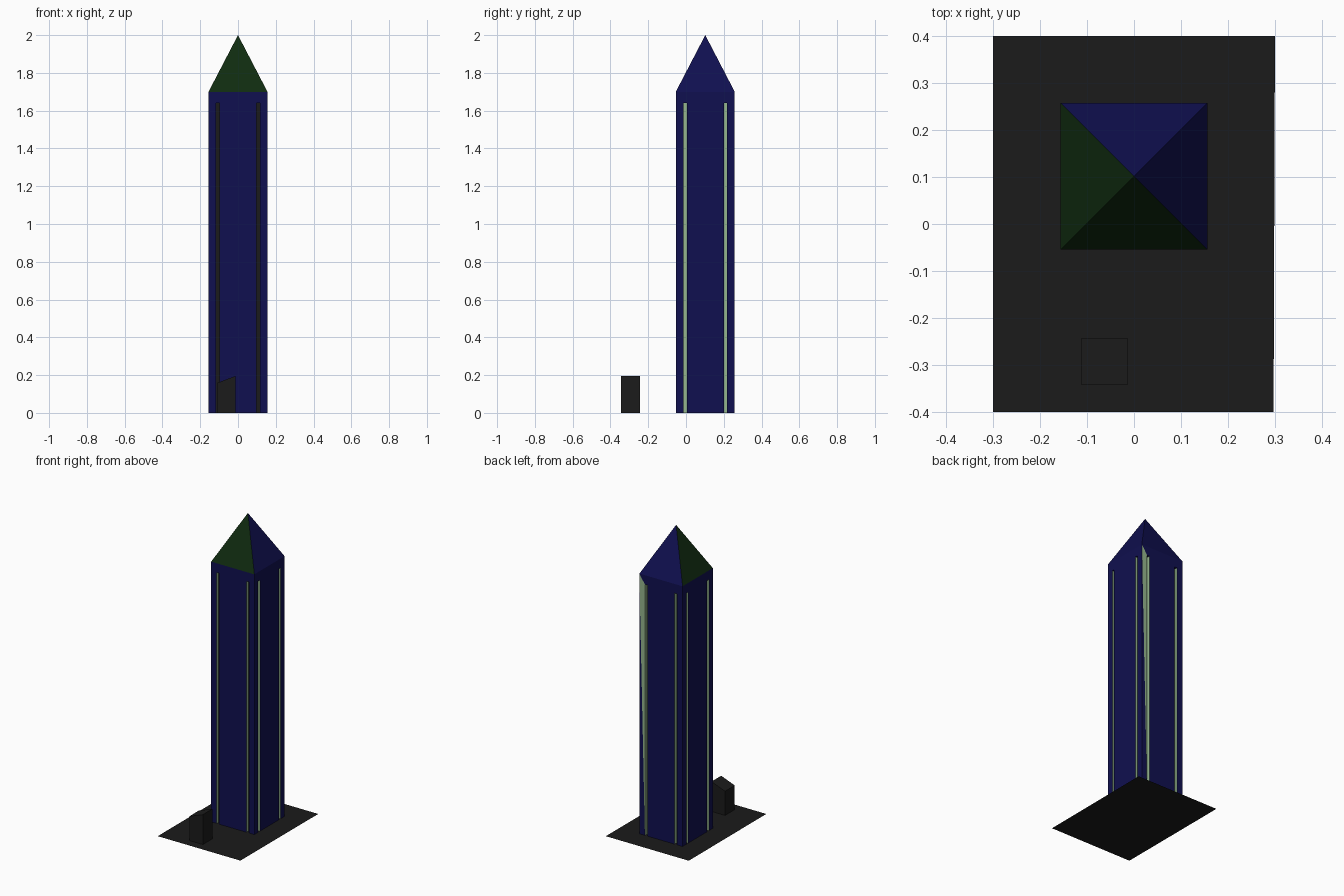
import bpy, bmesh, math
from mathutils import Matrix, Vector

if "Cube" in bpy.data.objects:
    bpy.data.objects.remove(bpy.data.objects["Cube"])


def mat(name, rgb):
    m = bpy.data.materials.new(name)
    m.diffuse_color = (*rgb, 1)
    m.use_nodes = True
    m.node_tree.nodes["Principled BSDF"].inputs["Base Color"].default_value = m.diffuse_color
    return m


NAVY = mat("navy", (0.005, 0.005, 0.08))
BLACK = mat("black", (0.011, 0.011, 0.011))
GREEN = mat("dark_green", (0.005, 0.024, 0.005))
LIGHT = mat("light_green", (0.3, 0.47, 0.27))


def finish(name, bm, *mats):
    me = bpy.data.meshes.new(name)
    bm.to_mesh(me)
    bm.free()
    ob = bpy.data.objects.new(name, me)
    for m in mats:
        me.materials.append(m)
    bpy.context.collection.objects.link(ob)
    return ob


def face(bm, pts, idx=0):
    f = bm.faces.new([bm.verts.new(p) for p in pts])
    f.material_index = idx
    return f


H, CY, EAVE, GROOVE_TOP, TIP = 0.156, 0.102, 1.70, 1.64, 2.0
G0, G1, DEPTH = 0.098, 0.116, 0.02

# tower shaft: one side profile with two grooves, turned four times
bm = bmesh.new()
side = [(-H, 0), (-G1, 0), (-G1, DEPTH), (-G0, DEPTH), (-G0, 0),
        (G0, 0), (G0, DEPTH), (G1, DEPTH), (G1, 0), (H, 0)]
for k in range(4):
    turn = Matrix.Translation((0, CY, 0)) @ Matrix.Rotation(k * math.pi / 2, 4, 'Z')
    for i, ((x0, d0), (x1, d1)) in enumerate(zip(side, side[1:])):
        floor = i in (2, 6)
        idx = 0 if i in (0, 4, 8) else (2 if floor and k == 0 else 1)
        pts = [(x0, d0 - H, 0), (x1, d1 - H, 0),
               (x1, d1 - H, GROOVE_TOP), (x0, d0 - H, GROOVE_TOP)]
        face(bm, [turn @ Vector(p) for p in pts], idx)
    # band above the grooves
    face(bm, [turn @ Vector(p) for p in ((-H, -H, GROOVE_TOP), (H, -H, GROOVE_TOP),
                                         (H, -H, EAVE), (-H, -H, EAVE))])
    # groove ceilings
    for a, b in ((-G1, -G0), (G0, G1)):
        face(bm, [turn @ Vector(p) for p in (
            (a, -H, GROOVE_TOP), (a, DEPTH - H, GROOVE_TOP),
            (b, DEPTH - H, GROOVE_TOP), (b, -H, GROOVE_TOP))])
bmesh.ops.remove_doubles(bm, verts=bm.verts, dist=1e-5)
finish("tower_shaft", bm, NAVY, LIGHT, BLACK)

# light wedge beside one groove on the back
bm = bmesh.new()
yb = CY + H + 0.0008
face(bm, [(H, yb, EAVE), (G1, yb, 0.0), (G1, yb, GROOVE_TOP)])
finish("back_trim_wedge", bm, LIGHT)

# pyramid roof, green on the front and left
bm = bmesh.new()
for k in range(4):
    turn = Matrix.Translation((0, CY, 0)) @ Matrix.Rotation(k * math.pi / 2, 4, 'Z')
    face(bm, [turn @ Vector(p) for p in ((-H, -H, EAVE), (H, -H, EAVE), (0, 0, TIP))],
         1 if k in (0, 3) else 0)
bmesh.ops.remove_doubles(bm, verts=bm.verts, dist=1e-5)
finish("roof", bm, NAVY, GREEN)

# ground slab
bm = bmesh.new()
face(bm, [(-0.3, -0.4, 0), (0.297, -0.4, 0), (0.3, 0.4, 0), (-0.3, 0.4, 0)])
finish("base_plate", bm, BLACK)

# small box with a sloping top
X0, X1, Y0, Y1, Z0, Z1 = -0.112, -0.014, -0.343, -0.243, 0.158, 0.195
bm = bmesh.new()
end = face(bm, [(X0, Y0, 0), (X1, Y0, 0), (X1, Y0, Z1), (X0, Y0, Z0)])
ext = bmesh.ops.extrude_face_region(bm, geom=[end], use_keep_orig=True)
bmesh.ops.translate(bm, vec=(0, Y1 - Y0, 0),
                    verts=[v for v in ext["geom"] if isinstance(v, bmesh.types.BMVert)])
bmesh.ops.recalc_face_normals(bm, faces=bm.faces)
finish("console", bm, BLACK)


def on_top(x, y):
    return (x, y, Z0 + (x - X0) / (X1 - X0) * (Z1 - Z0) + 0.0008)


# slot and two round buttons on the sloping top
bm = bmesh.new()
face(bm, [on_top(*p) for p in ((-0.099, -0.323), (-0.097, -0.323),
                               (-0.097, -0.255), (-0.099, -0.255))])
finish("console_slot", bm, BLACK)
bm = bmesh.new()
for cy in (-0.269, -0.289):
    face(bm, [on_top(-0.039 + 0.01 * math.cos(a), cy + 0.01 * math.sin(a))
              for a in (i * math.tau / 16 for i in range(16))])
finish("console_buttons", bm, BLACK)
